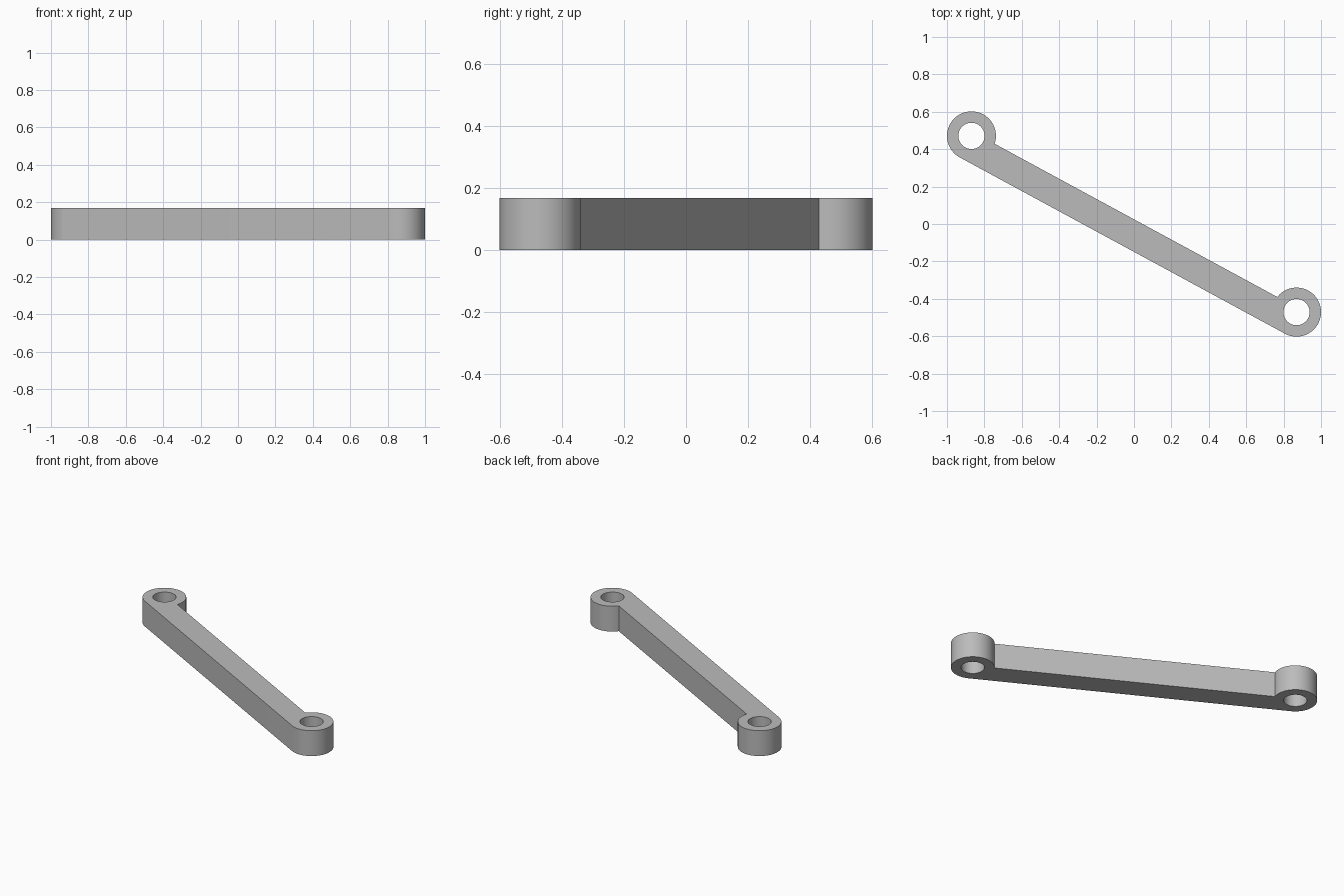
import bpy, bmesh
from math import sin, cos, asin, atan2, pi
from mathutils import Vector, Matrix

if "Cube" in bpy.data.objects:
    bpy.data.objects.remove(bpy.data.objects["Cube"], do_unlink=True)

HEIGHT = 0.168
EYE = Vector((0.869, -0.471))      # centre of one eye; the other is opposite
OUTER, HOLE = 0.131, 0.07
ARM_EDGE = 0.022                   # upper arm edge, measured from the eye axis
SEGMENTS = 64

grey = bpy.data.materials.new("plain grey")
grey.use_nodes = True
colour = (0.5, 0.5, 0.5, 1)
grey.diffuse_color = colour
grey.node_tree.nodes["Principled BSDF"].inputs["Base Color"].default_value = colour


def arc(cx, radius, start, end, steps):
    return [(cx + radius * cos(start + (end - start) * i / steps),
             radius * sin(start + (end - start) * i / steps), 0)
            for i in range(steps + 1)]


def add_loop(bm, points):
    verts = [bm.verts.new(p) for p in points]
    return [bm.edges.new((verts[i - 1], v)) for i, v in enumerate(verts)]


# Outline: two round eyes, with the arm tangent to their lower side
half = EYE.length
notch = asin(ARM_EDGE / OUTER)
outline = arc(-half, OUTER, notch, 1.5 * pi, SEGMENTS)
outline += arc(half, OUTER, -0.5 * pi, pi - notch, SEGMENTS)

bm = bmesh.new()
edges = add_loop(bm, outline)
for x in (-half, half):
    edges += add_loop(bm, arc(x, HOLE, 0, 2 * pi, SEGMENTS)[:-1])
bmesh.ops.triangle_fill(bm, edges=edges, use_beauty=True, use_dissolve=False)

# Raise the flat plate to full height and turn it onto its diagonal
top = bmesh.ops.extrude_face_region(bm, geom=bm.faces[:], use_keep_orig=True)
bmesh.ops.translate(bm, vec=(0, 0, HEIGHT),
                    verts=[g for g in top["geom"] if isinstance(g, bmesh.types.BMVert)])
bmesh.ops.rotate(bm, cent=(0, 0, 0), verts=bm.verts,
                 matrix=Matrix.Rotation(atan2(EYE.y, EYE.x), 3, "Z"))
bmesh.ops.recalc_face_normals(bm, faces=bm.faces)

mesh = bpy.data.meshes.new("link_arm")
bm.to_mesh(mesh)
bm.free()
mesh.materials.append(grey)
link = bpy.data.objects.new("link_arm", mesh)
bpy.context.collection.objects.link(link)

# Smooth round walls, sharp rims
bpy.ops.object.select_all(action="DESELECT")
link.select_set(True)
bpy.context.view_layer.objects.active = link
bpy.ops.object.shade_smooth_by_angle(angle=0.5)
